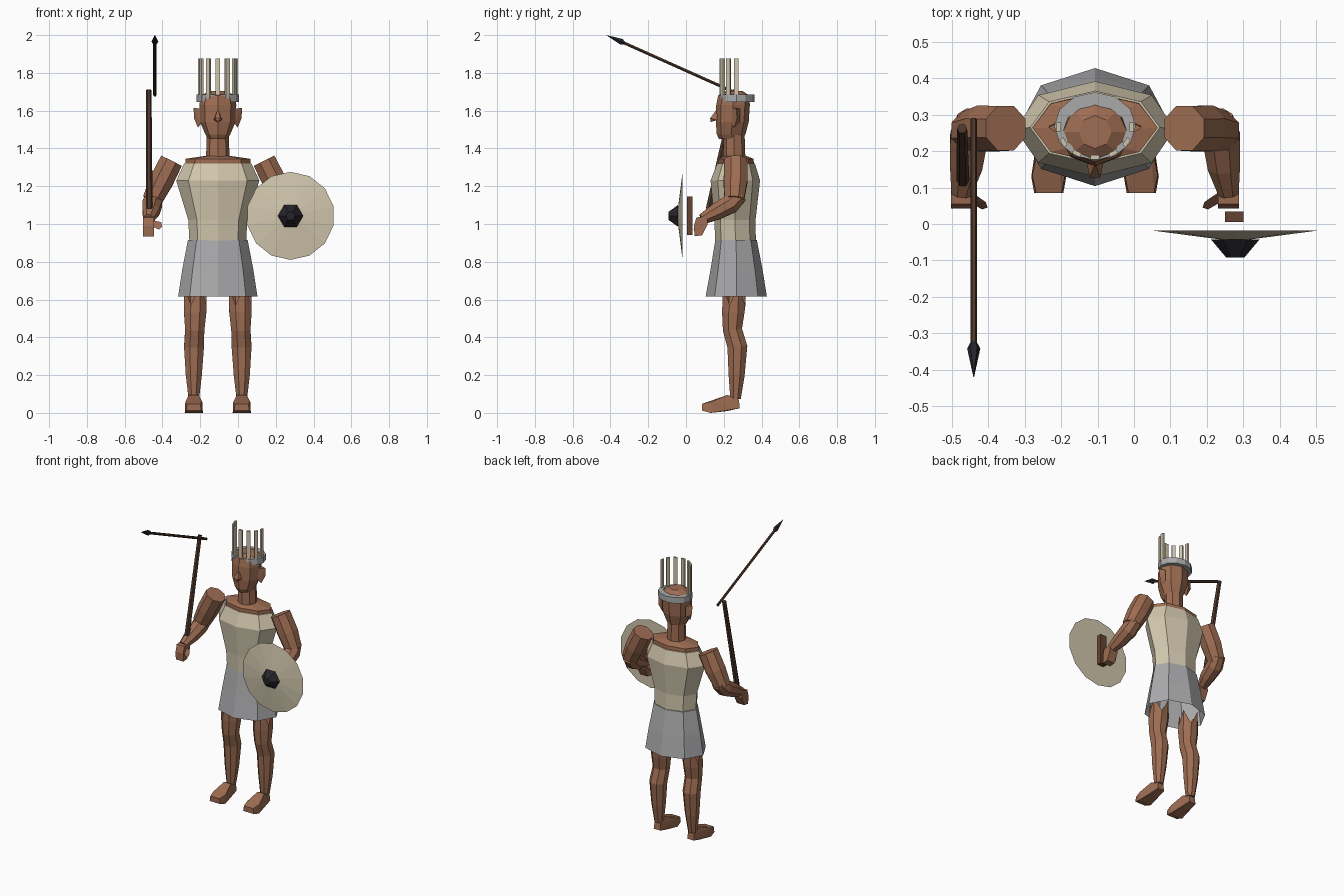
import bpy, bmesh, math
from mathutils import Vector

CX = -0.107  # body centre line


def material(name, rgb):
    m = bpy.data.materials.new(name)
    m.diffuse_color = (*rgb, 1)
    return m


SKIN = material("brown skin", (0.34, 0.152, 0.085))
CREAM = material("cream cloth", (0.64, 0.57, 0.42))
GREY = material("grey cloth", (0.40, 0.40, 0.41))
WOOD = material("dark wood", (0.075, 0.038, 0.024))
GRIP = material("grip wood", (0.13, 0.055, 0.033))
BLACK = material("black stone", (0.018, 0.018, 0.025))


def finish(name, bm, mat):
    bmesh.ops.recalc_face_normals(bm, faces=bm.faces)
    me = bpy.data.meshes.new(name)
    bm.to_mesh(me)
    bm.free()
    me.materials.append(mat)
    ob = bpy.data.objects.new(name, me)
    bpy.context.collection.objects.link(ob)
    return ob


def skin_rings(name, rings, mat, caps=(True, True), closed=False):
    bm = bmesh.new()
    vs = [[bm.verts.new(p) for p in r] for r in rings]
    n = len(vs[0])
    pairs = list(zip(vs, vs[1:])) + ([(vs[-1], vs[0])] if closed else [])
    for a, b in pairs:
        for i in range(n):
            j = (i + 1) % n
            bm.faces.new((a[i], a[j], b[j], b[i]))
    if caps[0]:
        bm.faces.new(vs[0])
    if caps[1]:
        bm.faces.new(vs[-1])
    return finish(name, bm, mat)


def sections(name, rows, mat, n=8, cx=CX, **kw):
    """Stacked level ellipses: (z, half width, y front, y back)."""
    rings = []
    for z, rx, y0, y1 in rows:
        rings.append([(cx + rx * math.sin(2 * math.pi * i / n),
                       (y0 + y1) / 2 - (y1 - y0) / 2 * math.cos(2 * math.pi * i / n), z)
                      for i in range(n)])
    return skin_rings(name, rings, mat, **kw)


def limb(name, pts, mat, n=8, zigzag=0.0):
    """Tube through (x, y, z, radius) points; zigzag drops every other start vertex."""
    P = [Vector(p[:3]) for p in pts]
    rings = []
    for k, p in enumerate(P):
        t = (P[min(k + 1, len(P) - 1)] - P[max(k - 1, 0)]).normalized()
        u = t.cross(Vector((1, 0, 0))).normalized()
        w = t.cross(u)
        r = pts[k][3]
        ring = [p + r * (u * math.cos(a) + w * math.sin(a))
                for a in (2 * math.pi * (i + 0.5) / n for i in range(n))]
        if k == 0 and zigzag:
            for q in ring[::2]:
                q.z -= zigzag
        rings.append(ring)
    return skin_rings(name, rings, mat, caps=(not zigzag, True))


def hull(name, pts, mat):
    bm = bmesh.new()
    for p in pts:
        bm.verts.new(p)
    bmesh.ops.convex_hull(bm, input=bm.verts)
    bmesh.ops.dissolve_limit(bm, angle_limit=0.02, verts=bm.verts, edges=bm.edges)
    return finish(name, bm, mat)


def box(name, c, s, mat, angle=0.0):
    ca, sa = math.cos(angle), math.sin(angle)
    pts = []
    for i in (-.5, .5):
        for j in (-.5, .5):
            for k in (-.5, .5):
                x, y = i * s[0], j * s[1]
                pts.append((c[0] + x * ca - y * sa, c[1] + x * sa + y * ca, c[2] + k * s[2]))
    return hull(name, pts, mat)


# Clothing and trunk
sections("skirt", [(0.617, 0.21, 0.104, 0.428), (0.76, 0.188, 0.13, 0.405),
                   (0.915, 0.158, 0.155, 0.375)], GREY, caps=(False, True))
sections("tunic", [(0.90, 0.15, 0.155, 0.37), (1.02, 0.156, 0.15, 0.368),
                   (1.23, 0.22, 0.13, 0.392), (1.32, 0.178, 0.165, 0.365)], CREAM)
sections("shoulder_yoke", [(1.30, 0.172, 0.17, 0.36), (1.345, 0.172, 0.17, 0.358),
                           (1.36, 0.07, 0.20, 0.32)], SKIN)
sections("neck", [(1.33, 0.063, 0.195, 0.315), (1.48, 0.058, 0.20, 0.31)], SKIN)

# Head
sections("head", [(1.45, 0.05, 0.175, 0.30), (1.475, 0.066, 0.163, 0.315),
                  (1.54, 0.094, 0.158, 0.332), (1.63, 0.098, 0.16, 0.338),
                  (1.68, 0.088, 0.17, 0.335), (1.705, 0.045, 0.207, 0.298)], SKIN)
hull("nose", [(CX, 0.165, 1.61), (CX - 0.022, 0.165, 1.55), (CX + 0.022, 0.165, 1.55),
              (CX - 0.015, 0.128, 1.56), (CX + 0.015, 0.128, 1.56), (CX, 0.13, 1.54)], SKIN)

# Headband and standing plumes
sections("headband", [(1.645, 0.112, 0.175, 0.362), (1.685, 0.112, 0.175, 0.362),
                      (1.685, 0.086, 0.19, 0.325), (1.645, 0.086, 0.19, 0.325)],
         GREY, n=12, caps=(False, False), closed=True)
for i in range(7):
    a = math.radians(-90 + 30 * i)
    box("plume", (CX + 0.1 * math.sin(a), 0.266 - 0.083 * math.cos(a), 1.762),
        (0.024, 0.012, 0.226), CREAM, a)

for s in (-1, 1):
    X = lambda d: CX + s * d
    # Ear
    hull("ear", [(X(0.09), 0.24, 1.61), (X(0.09), 0.24, 1.53), (X(0.09), 0.285, 1.61),
                 (X(0.09), 0.285, 1.54), (X(0.128), 0.265, 1.615), (X(0.126), 0.27, 1.56),
                 (X(0.105), 0.255, 1.51)], SKIN)
    # Arm
    limb("upper_arm", [(X(0.245), 0.263, 1.335, 0.066), (X(0.30), 0.262, 1.225, 0.068),
                       (X(0.348), 0.255, 1.125, 0.056)], SKIN)
    limb("forearm", [(X(0.335), 0.285, 1.155, 0.046), (X(0.347), 0.235, 1.105, 0.055),
                     (X(0.354), 0.16, 1.065, 0.048), (X(0.367), 0.085, 1.025, 0.03)], SKIN)
    # Hand and thumb
    hull("hand", [(X(d), y, z) for d in (0.337, 0.395)
                  for y, z in ((0.055, 1.035), (0.11, 1.04), (0.115, 1.0), (0.085, 0.94),
                               (0.045, 0.935), (0.042, 0.99))], SKIN)
    hull("thumb", [(X(0.345), 0.085, 1.02), (X(0.345), 0.06, 0.985), (X(0.35), 0.095, 0.99),
                   (X(0.30), 0.06, 1.01), (X(0.295), 0.045, 0.985), (X(0.31), 0.04, 0.97)], SKIN)
    # Leg
    limb("leg", [(X(0.118), 0.255, 0.67, 0.064), (X(0.12), 0.25, 0.53, 0.064),
                 (X(0.122), 0.246, 0.44, 0.055), (X(0.126), 0.272, 0.35, 0.057),
                 (X(0.127), 0.268, 0.20, 0.046), (X(0.127), 0.262, 0.075, 0.03)],
         SKIN, zigzag=0.10)
    # Foot
    hull("foot", [(X(0.127) + e * w, y, z) for e in (-1, 1) for w, y, z in (
        (0.04, 0.085, 0.012), (0.035, 0.085, 0.048), (0.048, 0.13, 0.0), (0.045, 0.135, 0.058),
        (0.03, 0.22, 0.01), (0.026, 0.22, 0.095), (0.025, 0.285, 0.025), (0.022, 0.28, 0.07))], SKIN)

# Throwing stick and dart
limb("throwing_stick", [(-0.47, 0.12, 1.08, 0.018), (-0.472, 0.262, 1.71, 0.014)], WOOD, n=6)
limb("dart_shaft", [(-0.44, 0.288, 1.683, 0.009), (-0.44, -0.34, 1.964, 0.009)], WOOD, n=6)
limb("dart_point", [(-0.44, -0.325, 1.957, 0.009), (-0.44, -0.342, 1.965, 0.018),
                    (-0.44, -0.42, 1.999, 0.001)], BLACK, n=6)


# Shield: shallow cone, boss and grip
def disc(r, y, n):
    return [(0.278 + r * math.cos(2 * math.pi * (i + 0.5) / n), y,
             1.043 + r * math.sin(2 * math.pi * (i + 0.5) / n)) for i in range(n)]


skin_rings("shield", [disc(0.233, -0.018, 14), disc(0.03, -0.044, 14)], CREAM)
skin_rings("shield_boss", [[(x, y, z) for x, y, z in
                            [(0.278 + r * math.cos(math.pi * i / 3), y,
                              1.043 + r * math.sin(math.pi * i / 3)) for i in range(6)]]
                           for r, y in ((0.067, -0.042), (0.025, -0.092))], BLACK)
box("shield_grip", (0.275, 0.02, 1.043), (0.05, 0.03, 0.205), GRIP)
